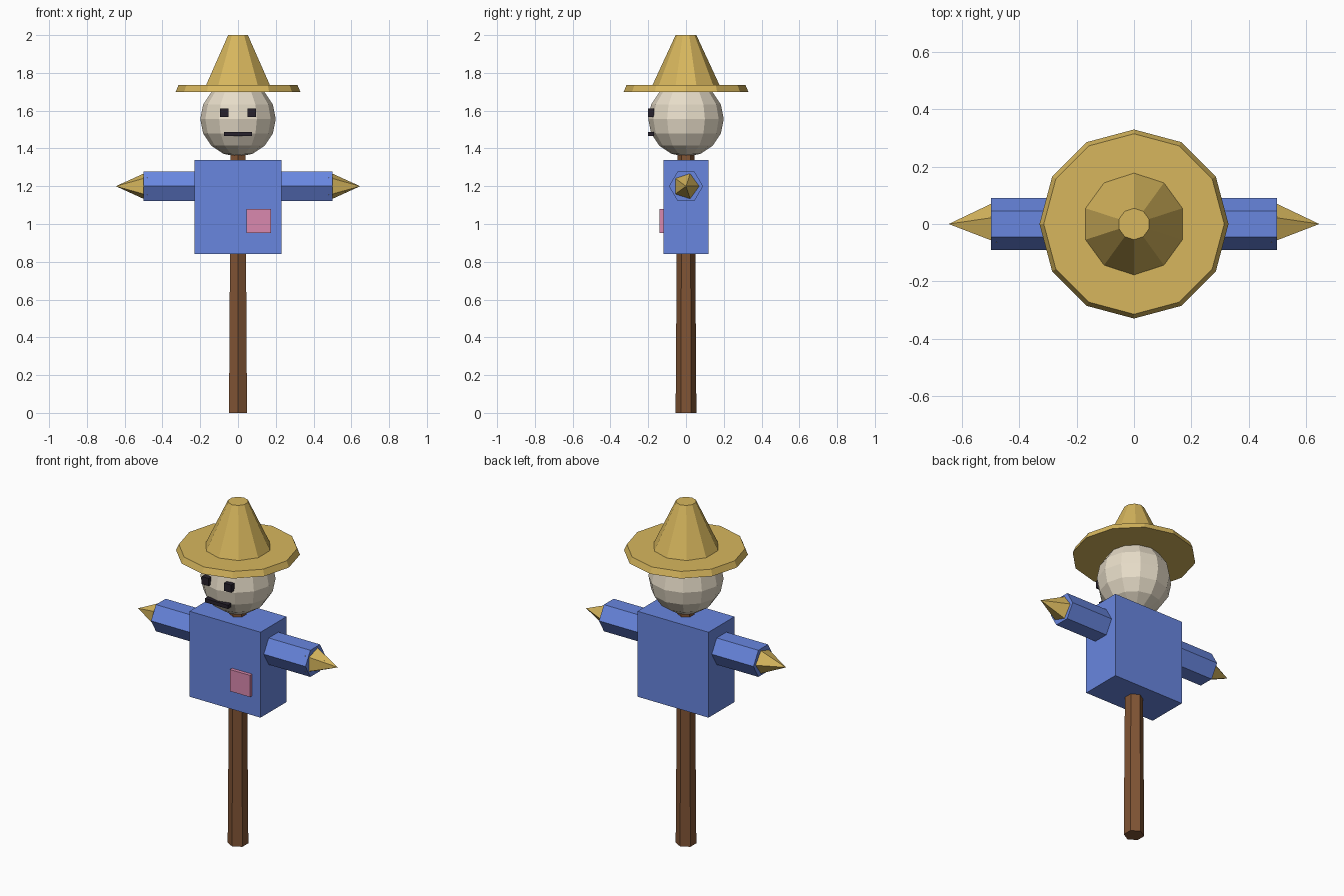
import bpy
from math import pi, cos, sin, radians

if "Cube" in bpy.data.objects:
    bpy.data.objects.remove(bpy.data.objects["Cube"])


def material(name, rgb):
    m = bpy.data.materials.new(name)
    m.diffuse_color = (*rgb, 1)
    m.use_nodes = True
    m.node_tree.nodes["Principled BSDF"].inputs["Base Color"].default_value = m.diffuse_color
    return m


BLUE = material("blue_cloth", (0.14, 0.24, 0.74))
PINK = material("pink_cloth", (0.70, 0.25, 0.43))
STRAW = material("straw", (0.68, 0.47, 0.11))
WOOD = material("wood", (0.22, 0.09, 0.035))
SACK = material("sackcloth", (0.80, 0.72, 0.58))
DARK = material("dark", (0.02, 0.015, 0.025))


def finish(name, mat):
    ob = bpy.context.object
    ob.name = name
    ob.data.materials.append(mat)
    return ob


def box(name, center, size, mat):
    bpy.ops.mesh.primitive_cube_add(size=1, location=center)
    ob = finish(name, mat)
    ob.scale = size
    return ob


def cone(name, sides, r1, r2, depth, center, mat, rot=(0, 0, 0)):
    bpy.ops.mesh.primitive_cone_add(vertices=sides, radius1=r1, radius2=r2,
                                    depth=depth, location=center, rotation=rot)
    return finish(name, mat)


# Post running up into the head
cone("post", 6, 0.055, 0.045, 1.4, (0, 0, 0.7), WOOD)

# Shirt body with patch
box("torso", (0, 0, 1.09), (0.46, 0.24, 0.50), BLUE)
box("patch", (0.11, -0.125, 1.017), (0.13, 0.03, 0.127), PINK)

# Sleeves, straw hands and loose straw ends
for side, s in (("right", 1), ("left", -1)):
    turn = (0, s * pi / 2, 0)
    cone(side + "_sleeve", 6, 0.09, 0.09, 0.30, (s * 0.35, 0, 1.2), BLUE, turn)
    cone(side + "_hand", 5, 0.08, 0, 0.168, (s * 0.563, 0, 1.2), STRAW, turn)
    for i, deg in enumerate((40, 125, 250)):
        a = radians(deg)
        cone(f"{side}_straw_{i}", 3, 0.012, 0, 0.06,
             (s * 0.545, 0.03 * cos(a), 1.2 + 0.03 * sin(a)), STRAW, turn)

# Head
bpy.ops.mesh.primitive_uv_sphere_add(segments=12, ring_count=8, radius=0.2,
                                     location=(0, 0, 1.556))
finish("head", SACK)

# Face
for side, s in (("right", 1), ("left", -1)):
    box(side + "_eye", (s * 0.0725, -0.185, 1.588), (0.045, 0.03, 0.045), DARK)
box("mouth", (0, -0.185, 1.476), (0.15, 0.03, 0.022), DARK)

# Straw hat
cone("hat_brim", 12, 0.33, 0.315, 0.035, (0, 0, 1.7175), STRAW)
cone("hat_crown", 10, 0.18, 0.055, 0.27, (0, 0, 1.865), STRAW)
